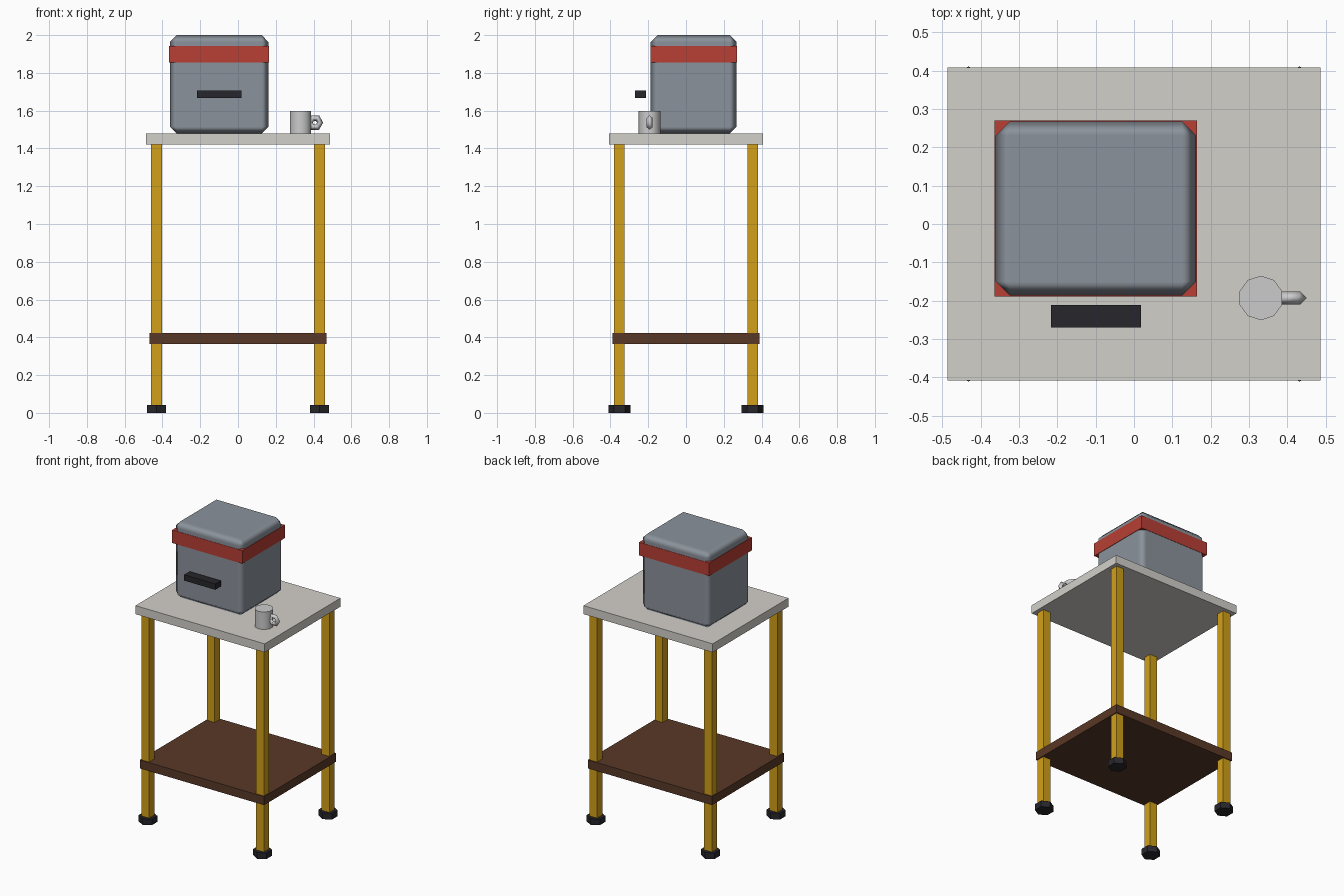
import bpy

if "Cube" in bpy.data.objects:
    bpy.data.objects.remove(bpy.data.objects["Cube"])


def finish(obj, name, color):
    obj.name = name
    mat_name = "mat_%02d%02d%02d" % tuple(int(c * 99) for c in color)
    mat = bpy.data.materials.get(mat_name) or bpy.data.materials.new(mat_name)
    mat.diffuse_color = (*color, 1)
    mat.use_nodes = True
    mat.node_tree.nodes["Principled BSDF"].inputs["Base Color"].default_value = mat.diffuse_color
    obj.data.materials.append(mat)
    return obj


def box(name, lo, hi, color):
    bpy.ops.mesh.primitive_cube_add(size=1, location=[(a + b) / 2 for a, b in zip(lo, hi)])
    obj = bpy.context.object
    obj.scale = [b - a for a, b in zip(lo, hi)]
    bpy.ops.object.transform_apply(location=False, rotation=False, scale=True)
    return finish(obj, name, color)


def cylinder(name, sides, radius, x, y, z0, z1, color):
    bpy.ops.mesh.primitive_cylinder_add(vertices=sides, radius=radius, depth=z1 - z0,
                                        location=(x, y, (z0 + z1) / 2))
    return finish(bpy.context.object, name, color)


YELLOW = (0.64, 0.35, 0.01)
BLACK = (0.02, 0.02, 0.025)
BROWN = (0.10, 0.04, 0.02)
CREAM = (0.65, 0.63, 0.59)
STEEL = (0.26, 0.29, 0.33)
RED = (0.48, 0.05, 0.035)
WHITE = (0.70, 0.70, 0.68)

# Table top and lower shelf
box("table_top", (-0.487, -0.408, 1.42), (0.487, 0.408, 1.478), CREAM)
box("lower_shelf", (-0.468, -0.388, 0.366), (0.468, 0.388, 0.424), BROWN)

# Four legs with hexagonal feet
for side, sx in (("left", -1), ("right", 1)):
    for end, sy in (("front", -1), ("back", 1)):
        x, y = sx * 0.432, sy * 0.353
        box(f"{end}_{side}_leg", (x - 0.029, y - 0.028, 0.02), (x + 0.029, y + 0.028, 1.43), YELLOW)
        cylinder(f"{end}_{side}_foot", 6, 0.058, x, y, 0, 0.042, BLACK)

# Chamfered cooler body with soft shading
body = box("cooler_body", (-0.361, -0.187, 1.478), (0.162, 0.268, 2.0), STEEL)
bpy.ops.object.shade_smooth()
bevel = body.modifiers.new("bevel", "BEVEL")
bevel.width = 0.037
bevel.segments = 1
bevel.harden_normals = True

# Square band around the lid and the front handle bar
box("cooler_band", (-0.364, -0.189, 1.854), (0.165, 0.270, 1.943), RED)
box("cooler_handle", (-0.217, -0.270, 1.668), (0.018, -0.211, 1.708), BLACK)

# Mug with ring handle
cylinder("mug", 10, 0.058, 0.331, -0.193, 1.478, 1.597, WHITE)
bpy.ops.object.shade_smooth_by_angle(angle=0.8)
bpy.ops.mesh.primitive_torus_add(major_segments=6, minor_segments=4, major_radius=0.0275,
                                 minor_radius=0.0165, location=(0.407, -0.193, 1.537),
                                 rotation=(1.5708, 0, 0))
finish(bpy.context.object, "mug_handle", WHITE)
bpy.ops.object.shade_smooth()
